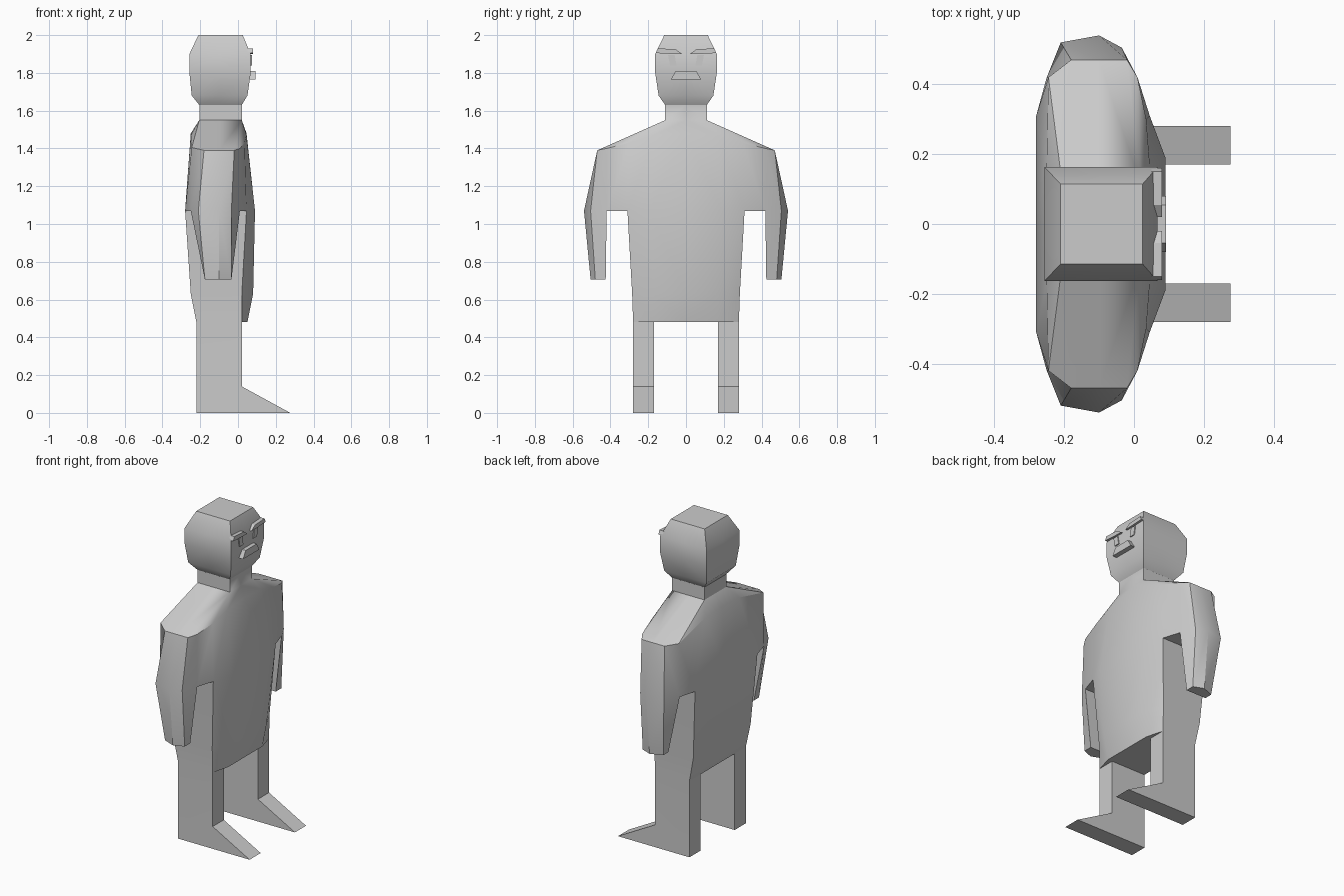
import bpy, bmesh

if "Cube" in bpy.data.objects:
    bpy.data.objects.remove(bpy.data.objects["Cube"])


def face(bm, pts):
    """Add one polygon, skipping repeated points."""
    clean = []
    for p in pts:
        if p not in clean:
            clean.append(p)
    if len(clean) > 2:
        bm.faces.new([bm.verts.new(p) for p in clean])


def loft(bm, rings, closed=False):
    for a, b in zip(rings, rings[1:]):
        n = len(a)
        for i in range(n if closed else n - 1):
            j = (i + 1) % n
            face(bm, [a[i], a[j], b[j], b[i]])


def at(z, pts):
    return [(x, y, z) for x, y in pts]


def finish(bm, name, mirror=True):
    bmesh.ops.remove_doubles(bm, verts=bm.verts[:], dist=1e-4)
    if mirror:
        bmesh.ops.mirror(bm, geom=bm.verts[:] + bm.edges[:] + bm.faces[:],
                         axis='Y', merge_dist=1e-4)
        bmesh.ops.remove_doubles(bm, verts=bm.verts[:], dist=1e-4)
    bmesh.ops.recalc_face_normals(bm, faces=bm.faces[:])
    me = bpy.data.meshes.new(name)
    bm.to_mesh(me)
    bm.free()
    ob = bpy.data.objects.new(name, me)
    bpy.context.collection.objects.link(ob)
    return ob


# Body: one half is modelled (back centre to front centre), then mirrored
bm = bmesh.new()

# Chest and shoulders
chest = at(1.07, [(-.28, 0), (-.28, .31), (-.25, .42), (-.21, .52), (-.10, .54),
                  (-.035, .505), (.01, .42), (.045, .31), (.09, .19), (.09, 0)])
shoulder = [(-.25, 0, 1.48), (-.25, .17, 1.47), (-.245, .42, 1.405), (-.18, .47, 1.39),
            (-.10, .47, 1.39), (-.02, .47, 1.39), (.01, .42, 1.40), (.035, .30, 1.43),
            (.045, .17, 1.47), (.045, 0, 1.48)]
b, f = (-.205, .11), (.02, .11)
collar = at(1.55, [(-.205, 0), b, b, b, (-.10, .11), f, f, f, f, (.02, 0)])
loft(bm, [chest, shoulder, collar])

# Neck and head
head = []
for x0, x1, y, z in [(-.205, .02, .11, 1.55), (-.205, .02, .11, 1.63),
                     (-.245, .05, .145, 1.68), (-.257, .067, .163, 1.80),
                     (-.257, .067, .163, 1.90), (-.21, .025, .115, 2.0)]:
    head.append(at(z, [(x0, 0), (x0, y), ((x0 + x1) / 2, y), (x1, y), (x1, 0)]))
loft(bm, head)
face(bm, head[-1])

# Belly, underside and the roof of the gap under the arm
belly = [[chest[i] for i in (0, 1, 7, 8, 9)],
         at(.63, [(-.25, 0), (-.25, .285), (.02, .285), (.08, .17), (.08, 0)]),
         at(.48, [(-.22, 0), (-.22, .28), (.02, .28), (.05, .17), (.05, 0)])]
loft(bm, belly)
face(bm, at(.48, [(-.22, 0), (-.22, .17), (.02, .17), (.02, .28), (.05, .17), (.05, 0)]))
face(bm, [chest[i] for i in (1, 2, 6, 7)])

# Lower arm
hand = at(.705, [(-.175, .425), (-.175, .475), (-.10, .505), (-.035, .48), (-.035, .425)])
loft(bm, [chest[2:7], hand], closed=True)
face(bm, hand)

# Leg with wedge foot, open where it joins the belly
leg = [(-.22, .48), (-.22, 0), (.277, 0), (.02, .14), (.02, .48)]
sides = [[(x, y, z) for x, z in leg] for y in (.17, .28)]
loft(bm, sides)
for s in sides:
    face(bm, s)

body = finish(bm, "body")
bpy.context.view_layer.objects.active = body
body.select_set(True)
bpy.ops.object.shade_smooth_by_angle(angle=0.52)
body.select_set(False)


# Face details: flat shapes in the y-z plane with a little depth
def detail(name, yz, back, front, mirror):
    bm = bmesh.new()
    layers = [[(x, y, z) for y, z in yz] for x in (back, front)]
    loft(bm, layers, closed=True)
    for layer in layers:
        face(bm, layer)
    return finish(bm, name, mirror)


detail("eyebrows", [(.02, 1.90), (.055, 1.925), (.15, 1.93), (.16, 1.905), (.07, 1.90)],
       .05, .08, True)
detail("eyes", [(.05, 1.84), (.085, 1.84), (.095, 1.895), (.06, 1.895)], .06, .073, True)
detail("mouth", [(-.08, 1.765), (.08, 1.765), (.055, 1.81), (-.055, 1.81)],
       .055, .092, False)
